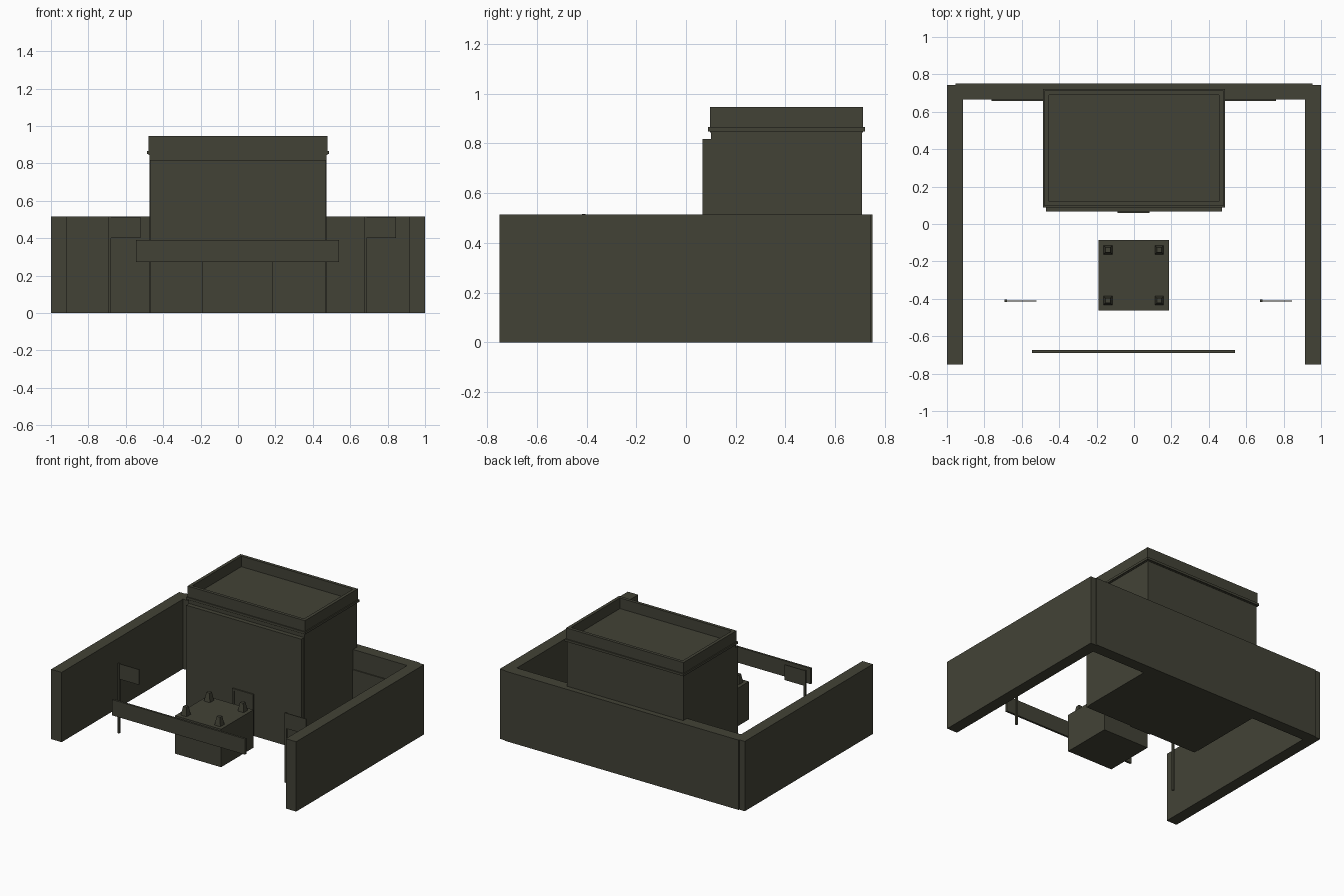
import bpy, bmesh
from mathutils import Vector

if "Cube" in bpy.data.objects:
    bpy.data.objects.remove(bpy.data.objects["Cube"])

olive = bpy.data.materials.new("dark_olive")
olive.diffuse_color = (0.055, 0.055, 0.037, 1)
olive.use_nodes = True
olive.node_tree.nodes["Principled BSDF"].inputs["Base Color"].default_value = olive.diffuse_color


def box(name, x, y, z, taper=1.0, recess=None):
    """Box from (min, max) ranges; taper scales the top; recess = (direction, rim, depth)."""
    bm = bmesh.new()
    bmesh.ops.create_cube(bm, size=1)
    for v in bm.verts:
        k = taper if v.co.z > 0 else 1.0
        v.co = [(r[0] + r[1]) / 2 + c * (r[1] - r[0]) * s
                for r, c, s in zip((x, y, z), v.co, (k, k, 1))]
    bm.normal_update()
    if recess:
        direction, rim, depth = Vector(recess[0]), recess[1], recess[2]
        face = max(bm.faces, key=lambda f: f.normal.dot(direction))
        bmesh.ops.inset_region(bm, faces=[face], thickness=rim)
        pit = bmesh.ops.extrude_discrete_faces(bm, faces=[face])["faces"][0]
        bmesh.ops.translate(bm, verts=pit.verts, vec=-direction * depth)
    mesh = bpy.data.meshes.new(name)
    bm.to_mesh(mesh)
    bm.free()
    mesh.materials.append(olive)
    obj = bpy.data.objects.new(name, mesh)
    bpy.context.collection.objects.link(obj)
    return obj


# Perimeter walls and the long plate on the back wall
box("back_wall", (-0.955, 0.955), (0.665, 0.75), (0, 0.515))
box("left_wall", (-1, -0.915), (-0.75, 0.743), (0, 0.515))
box("right_wall", (0.915, 1), (-0.75, 0.743), (0, 0.515))
box("back_wall_plate", (-0.763, 0.76), (0.657, 0.665), (0.158, 0.37))

# Main building: body, front panel, door, ledge and hollow parapet
box("building_body", (-0.474, 0.474), (0.1, 0.709), (0, 0.846))
box("front_panel", (-0.47, 0.47), (0.067, 0.1), (0, 0.818))
box("door", (-0.088, 0.083), (0.058, 0.067), (0, 0.31), recess=((0, -1, 0), 0.022, 0.006))
box("ledge", (-0.486, 0.486), (0.089, 0.721), (0.849, 0.866))
box("parapet", (-0.479, 0.479), (0.096, 0.713), (0.844, 0.946),
    recess=((0, 0, 1), 0.033, 0.078))

# Pedestal with four tapered studs
box("pedestal", (-0.19, 0.186), (-0.463, -0.086), (0, 0.28))
for i, sx in enumerate((-0.14, 0.135)):
    for j, sy in enumerate((-0.409, -0.138)):
        box(f"stud_{i}{j}", (sx - 0.024, sx + 0.024), (sy - 0.024, sy + 0.024),
            (0.28, 0.343), taper=0.55)

# Banner across the entrance
box("banner", (-0.545, 0.54), (-0.69, -0.675), (0.274, 0.39))

# Flags on thin poles
for side, px in (("left", -0.685), ("right", 0.68)):
    box(side + "_flag_pole", (px - 0.007, px + 0.007), (-0.418, -0.404), (0, 0.516))
    box(side + "_flag", (px, px + 0.165), (-0.414, -0.408), (0.4, 0.513))
